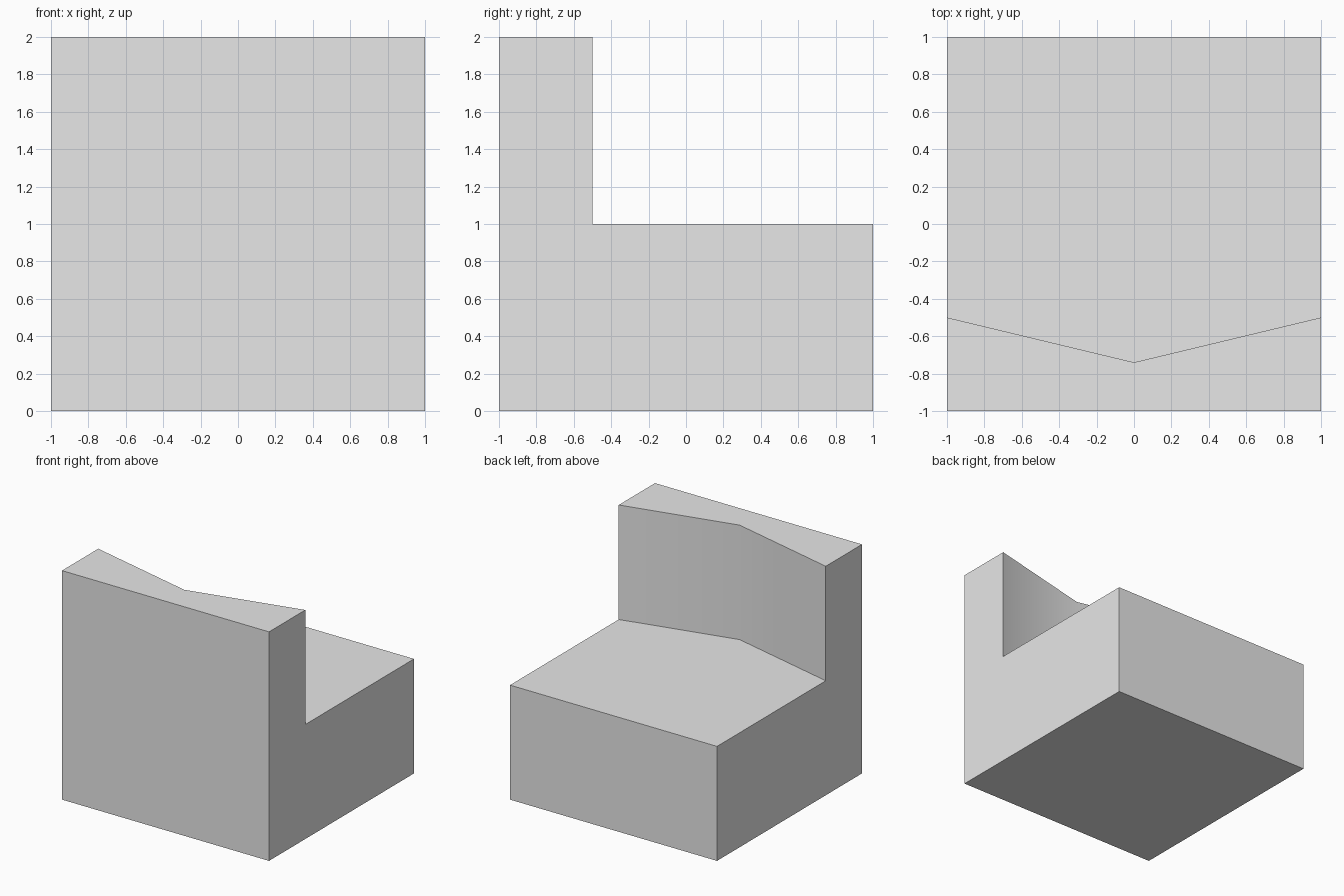
import bpy
import bmesh
import math

cube = bpy.data.objects.get("Cube")
if cube:
    bpy.data.objects.remove(cube, do_unlink=True)

# Plain grey material
grey = bpy.data.materials.new("light_grey")
grey.use_nodes = True
color = (0.8, 0.8, 0.8, 1)
grey.diffuse_color = color
grey.node_tree.nodes["Principled BSDF"].inputs["Base Color"].default_value = color

bm = bmesh.new()


def raise_faces(faces, height):
    """Extrude faces straight up and return the new top faces."""
    result = bmesh.ops.extrude_face_region(bm, geom=faces)["geom"]
    verts = [g for g in result if isinstance(g, bmesh.types.BMVert)]
    bmesh.ops.translate(bm, verts=verts, vec=(0, 0, height))
    return [g for g in result if isinstance(g, bmesh.types.BMFace)]


# Footprint: wall and seat share a shallow V-shaped edge
front = [bm.verts.new((x, -1, 0)) for x in (-1, 1)]
bend = [bm.verts.new(p) for p in ((1, -0.5, 0), (0, -0.74, 0), (-1, -0.5, 0))]
back = [bm.verts.new((x, 1, 0)) for x in (1, -1)]
wall = bm.faces.new(front + bend)
seat = bm.faces.new(bend[::-1] + back)

# Solid block, then the wall raised above the seat
tops = raise_faces([wall, seat], 1)
wall_top = min(tops, key=lambda f: f.calc_center_median().y)
raise_faces([wall_top], 1)

# Ensure a closed underside and merge the flat side panels
if not any(f.calc_center_median().z < 0.01 for f in bm.faces):
    bm.faces.new(front + [bend[0]] + back + [bend[2]])
bmesh.ops.dissolve_limit(bm, angle_limit=math.radians(1),
                         verts=bm.verts, edges=bm.edges)
bmesh.ops.recalc_face_normals(bm, faces=bm.faces)

mesh = bpy.data.meshes.new("stepped_block")
bm.to_mesh(mesh)
bm.free()
mesh.materials.append(grey)
block = bpy.data.objects.new("stepped_block", mesh)
bpy.context.collection.objects.link(block)

# Smooth the shallow bend, keep the corners sharp
bpy.ops.object.select_all(action="DESELECT")
block.select_set(True)
bpy.context.view_layer.objects.active = block
bpy.ops.object.shade_smooth_by_angle(angle=math.radians(30))
